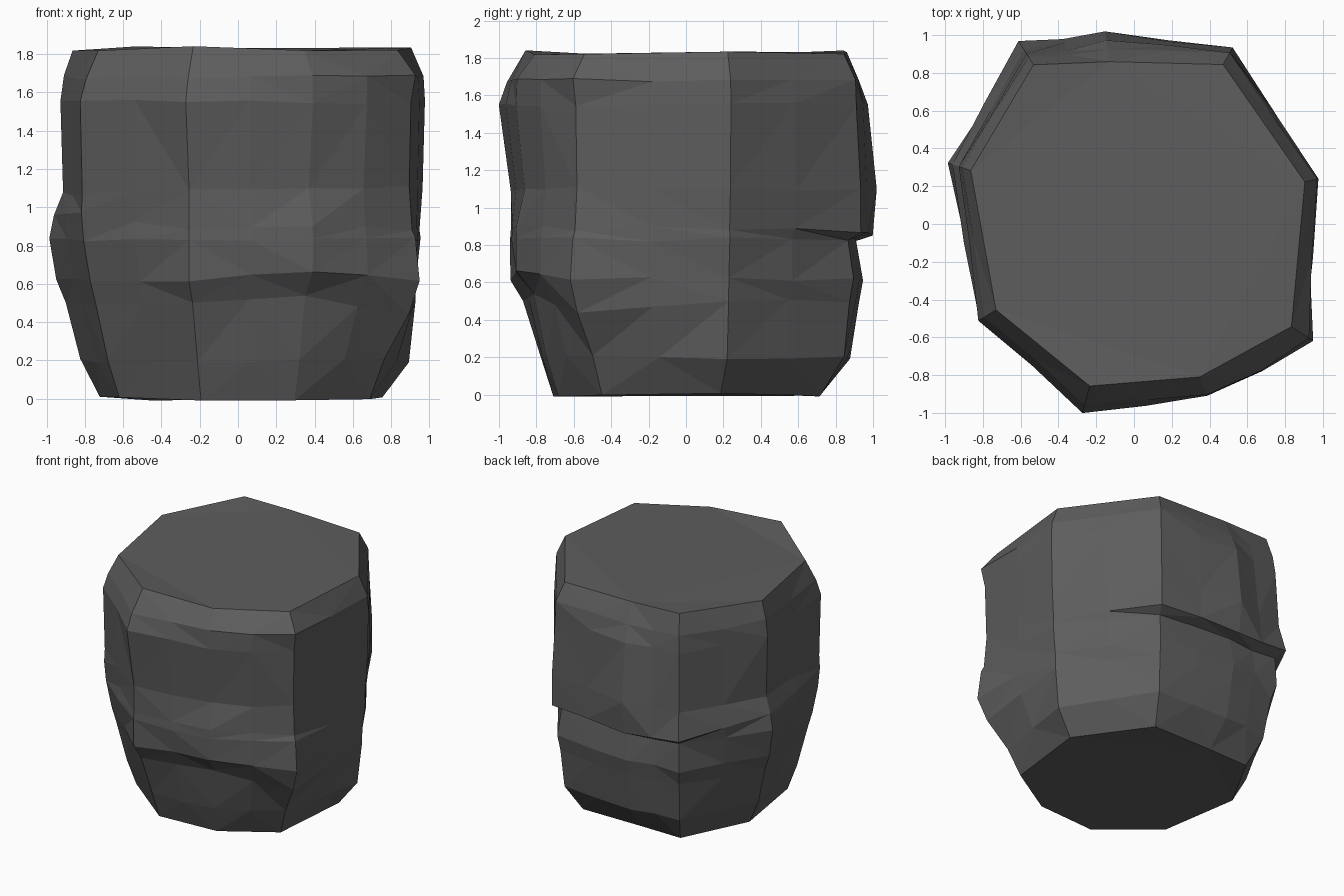
import bpy, bmesh, random

if "Cube" in bpy.data.objects:
    bpy.data.objects.remove(bpy.data.objects["Cube"])
random.seed(4)

# Column corners of the stone (widest x, y), counter-clockwise from front left
CORNERS = [(-.27, -.99), (.40, -.93), (.92, -.60), (.975, .24), (.52, .93),
           (-.15, 1.0), (-.60, .95), (-.975, .32), (-.82, -.51)]
# Ring heights, and how far out each column reaches at every ring
HEIGHTS = [0, .2, .5, .62, .83, .89, 1.1, 1.55, 1.68, 1.83]
REACH = [
    (.715, .77, .865, .93, .95, .94, .935, .995, .96, .85),
    (.73, .80, .86, .97, .98, .97, .93, .98, .97, .86),
    (.75, .82, .96, 1.0, .99, .985, .97, .98, .99, .89),
    (.76, .90, .94, .95, .965, .975, .99, 1.0, .99, .91),
    (.76, .90, .94, .96, .965, .99, .99, .98, .96, .91),
    (.71, .87, .91, .93, .94, .995, 1.0, .955, .91, .85),
    (.75, .86, .92, .96, .98, 1.0, .97, .93, .92, .875),
    (.74, .83, .92, .96, 1.0, .985, .94, .935, .93, .885),
    (.745, .82, .90, .94, .98, 1.0, .99, .99, .95, .875)]
# Ledge and fold shifts: (column, ring) -> height
SHIFT = {(1, 2): .53, (1, 3): .67, (2, 2): .44, (5, 5): .86, (4, 5): .87,
         (7, 5): .97, (7, 6): 1.08, (8, 5): .98, (8, 6): 1.06}

bm = bmesh.new()
rings = []
for i, h in enumerate(HEIGHTS):
    rings.append([bm.verts.new((x * REACH[c][i], y * REACH[c][i], SHIFT.get((c, i), h)))
                  for c, (x, y) in enumerate(CORNERS)])

# Side faces and flat caps
n = len(CORNERS)
for lo, hi in zip(rings, rings[1:]):
    for c in range(n):
        d = (c + 1) % n
        bm.faces.new((lo[c], lo[d], hi[d], hi[c]))
bm.faces.new(rings[-1])
bm.faces.new(rings[0][::-1])

# Chipped surface: split each side once and nudge the new points
across = [bm.edges.get((r[c], r[(c + 1) % n])) for r in rings[1:-1] for c in range(n)]
old = set(bm.verts)
bmesh.ops.subdivide_edges(bm, edges=across, cuts=1)
for v in bm.verts:
    if v not in old:
        k = 1.008 + random.uniform(-.012, .012)
        # Hollow under the rear ledge
        if v.co.y > .7 and .82 < v.co.z < .845:
            k = .965
        # Rounded front right
        if v.co.y < -.6 and v.co.x > .5:
            k += .02
        v.co.x *= k
        v.co.y *= k
        v.co.z += random.uniform(-.012, .012)
sides = [f for f in bm.faces if not all(abs(v.co.z - f.verts[0].co.z) < 1e-4 for v in f.verts)]
bmesh.ops.triangulate(bm, faces=sides)
bmesh.ops.recalc_face_normals(bm, faces=bm.faces)

mesh = bpy.data.meshes.new("stone_block")
bm.to_mesh(mesh)
bm.free()
stone = bpy.data.objects.new("stone_block", mesh)
bpy.context.collection.objects.link(stone)

grey = bpy.data.materials.new("dark grey stone")
grey.diffuse_color = (.11, .11, .11, 1)
grey.use_nodes = True
grey.node_tree.nodes["Principled BSDF"].inputs["Base Color"].default_value = grey.diffuse_color
mesh.materials.append(grey)
